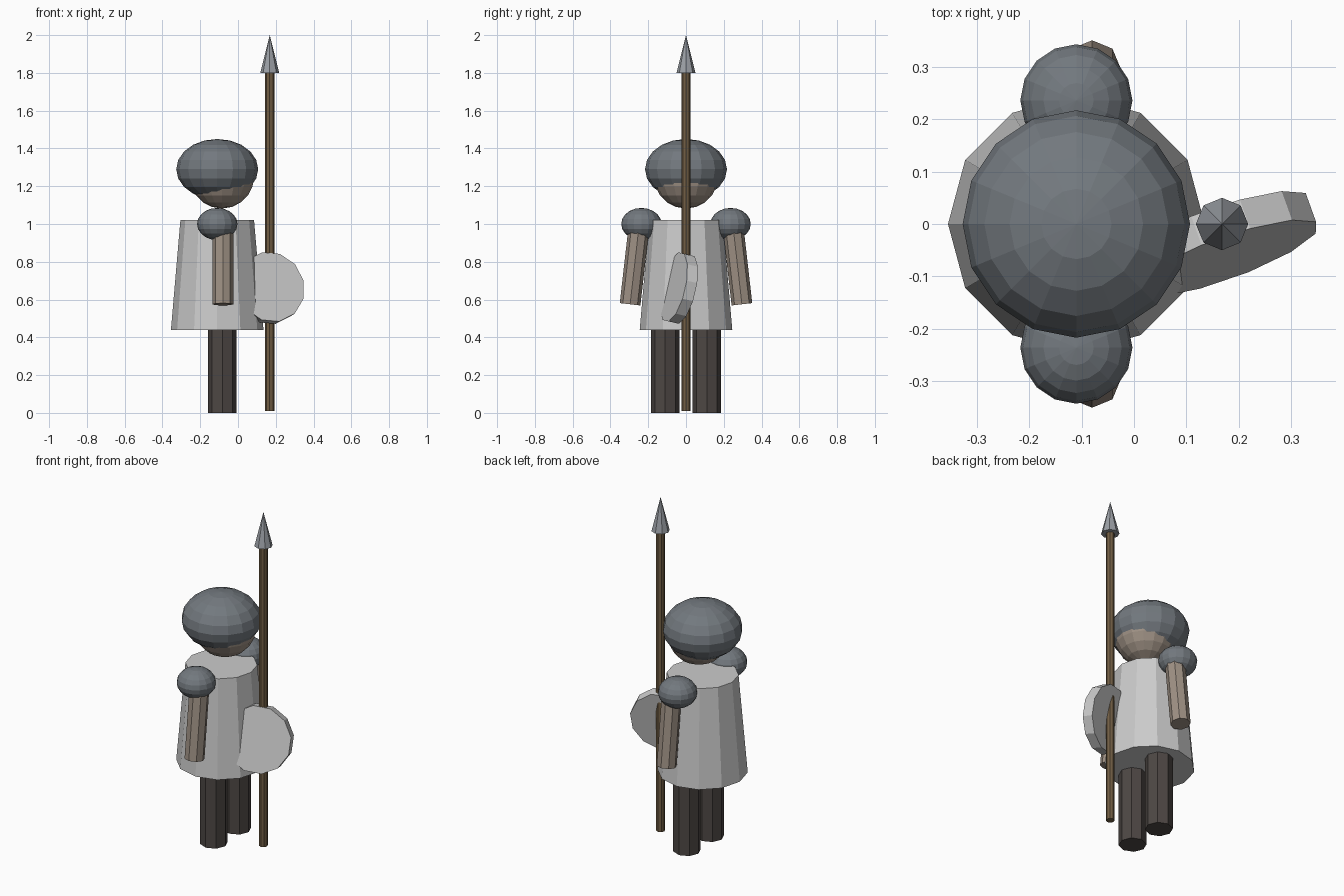
import bpy
from mathutils import Vector

if "Cube" in bpy.data.objects:
    bpy.data.objects.remove(bpy.data.objects["Cube"])


def material(name, rgb):
    m = bpy.data.materials.new(name)
    m.diffuse_color = (*rgb, 1)
    m.use_nodes = True
    m.node_tree.nodes["Principled BSDF"].inputs["Base Color"].default_value = m.diffuse_color
    return m


steel = material("steel", (0.17, 0.19, 0.21))
bright_steel = material("bright_steel", (0.33, 0.35, 0.38))
skin = material("skin", (0.34, 0.28, 0.23))
cloth = material("dark_cloth", (0.075, 0.063, 0.058))
wood = material("wood", (0.17, 0.115, 0.06))


def finish(name, mat):
    ob = bpy.context.object
    ob.name = name
    if mat:
        ob.data.materials.append(mat)
    return ob


def rod(name, start, end, r1, r2, sides, mat=None):
    """Flat-sided cylinder or cone running from start to end."""
    a, b = Vector(start), Vector(end)
    d = b - a
    bpy.ops.mesh.primitive_cone_add(vertices=sides, radius1=r1, radius2=r2, depth=d.length,
                                    location=(a + b) / 2)
    ob = finish(name, mat)
    ob.rotation_euler = Vector((0, 0, 1)).rotation_difference(d.normalized()).to_euler()
    return ob


def ball(name, loc, scale, mat):
    bpy.ops.mesh.primitive_uv_sphere_add(segments=16, ring_count=10, radius=1, location=loc)
    ob = finish(name, mat)
    ob.scale = scale
    return ob


# Tunic, head and helmet
rod("tunic", (-0.11, 0, 0.44), (-0.11, 0, 1.02), 0.245, 0.195, 12)
ball("head", (-0.085, 0, 1.25), (0.17, 0.17, 0.168), skin)
ball("helmet", (-0.11, 0, 1.29), (0.217, 0.217, 0.16), steel)

# Paired limbs
for side, s in (("right", -1), ("left", 1)):
    rod(side + "_leg", (-0.083, s * 0.11, 0), (-0.083, s * 0.11, 0.5), 0.076, 0.076, 8, cloth)
    rod(side + "_arm", (-0.08, s * 0.296, 0.575), (-0.08, s * 0.252, 0.96), 0.055, 0.055, 8, skin)
    ball(side + "_shoulder_guard", (-0.11, s * 0.236, 1.0), (0.107, 0.107, 0.085), steel)

# Spear
rod("spear_shaft", (0.168, 0, 0.01), (0.168, 0, 1.81), 0.024, 0.024, 8, wood)
rod("spear_head", (0.168, 0, 1.8), (0.168, 0, 2.0), 0.05, 0, 8, bright_steel)

# Tilted round shield, partly sunk into the tunic
front = Vector((0.174, -0.066, 0.667))
normal = Vector((0.36, -1, 0.23)).normalized()
rod("shield", front - normal * 0.06, front, 0.19, 0.19, 12)
